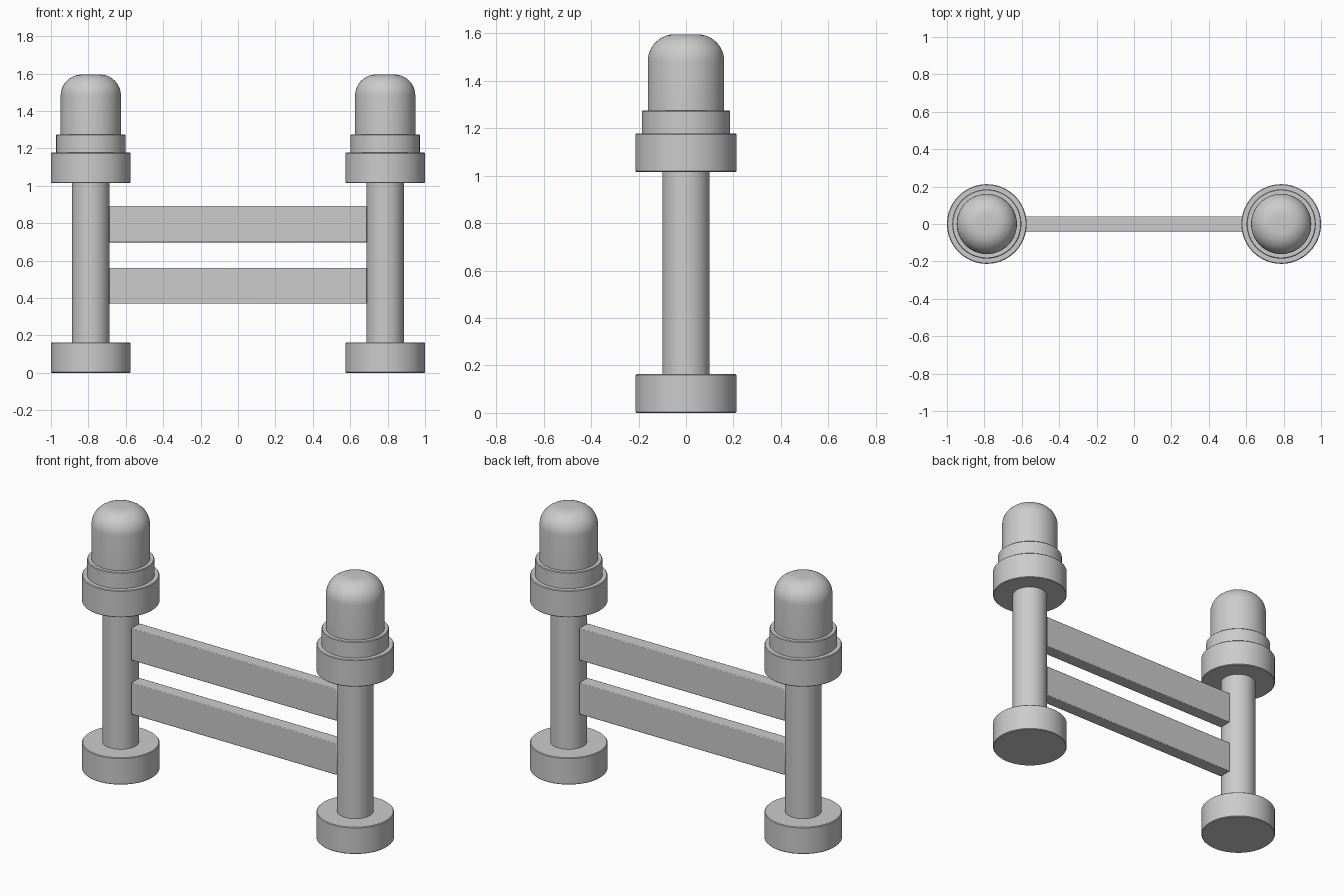
import bpy, bmesh, math

cube = bpy.data.objects.get("Cube")
if cube:
    bpy.data.objects.remove(cube, do_unlink=True)

POST_X = 0.787
SEGMENTS = 64

grey = bpy.data.materials.new("plain grey")
grey.use_nodes = True
colour = (0.6, 0.6, 0.6, 1)
grey.diffuse_color = colour
grey.node_tree.nodes["Principled BSDF"].inputs["Base Color"].default_value = colour


def finish(obj, name):
    obj.name = name
    obj.data.materials.append(grey)
    bpy.ops.object.shade_smooth_by_angle(angle=math.radians(35))


def lathe(name, x, profile):
    """Spin a (radius, height) profile around a vertical axis at x."""
    bm = bmesh.new()
    points = [bm.verts.new((r, 0, z)) for r, z in profile]
    edges = [bm.edges.new(pair) for pair in zip(points, points[1:])]
    bmesh.ops.spin(bm, geom=points + edges, cent=(0, 0, 0), axis=(0, 0, 1),
                   angle=math.tau, steps=SEGMENTS)
    bmesh.ops.remove_doubles(bm, verts=bm.verts, dist=0.0001)
    bmesh.ops.recalc_face_normals(bm, faces=bm.faces)
    mesh = bpy.data.meshes.new(name)
    bm.to_mesh(mesh)
    bm.free()
    obj = bpy.data.objects.new(name, mesh)
    bpy.context.collection.objects.link(obj)
    bpy.ops.object.select_all(action="DESELECT")
    obj.select_set(True)
    bpy.context.view_layer.objects.active = obj
    obj.location.x = x
    finish(obj, name)


def disc(radius, low, high, edge=0.004):
    """Cylinder profile with finely chamfered rims."""
    return [(0, low), (radius - edge, low), (radius, low + edge),
            (radius, high - edge), (radius - edge, high), (0, high)]


def dome(radius, low, high, corner):
    """Cylinder profile with a broadly rounded top."""
    arc = [math.radians(a) for a in range(0, 91, 9)]
    return ([(0, low), (radius, low)]
            + [(radius - corner + corner * math.cos(a),
                high - corner + corner * math.sin(a)) for a in arc]
            + [(0, high)])


def rail(name, low, high):
    """Flat board spanning the two posts."""
    bpy.ops.mesh.primitive_cube_add(size=1, location=(0, 0, (low + high) / 2))
    obj = bpy.context.object
    obj.scale = (1.38, 0.08, high - low)
    bpy.ops.object.transform_apply(location=False, rotation=False, scale=True)
    bevel = obj.modifiers.new("soft edges", "BEVEL")
    bevel.width = 0.004
    bevel.segments = 2
    finish(obj, name)


# Two matching bollards
for side, x in (("left", POST_X), ("right", -POST_X)):
    lathe(side + "_base", x, disc(0.213, 0, 0.163))
    lathe(side + "_post", x, disc(0.1, 0.15, 1.03))
    lathe(side + "_collar", x, disc(0.213, 1.015, 1.178))
    lathe(side + "_cap_ring", x, disc(0.185, 1.17, 1.275))
    lathe(side + "_dome", x, dome(0.161, 1.26, 1.595, 0.112))

# Two rails between them
rail("lower_rail", 0.37, 0.562)
rail("upper_rail", 0.698, 0.892)
